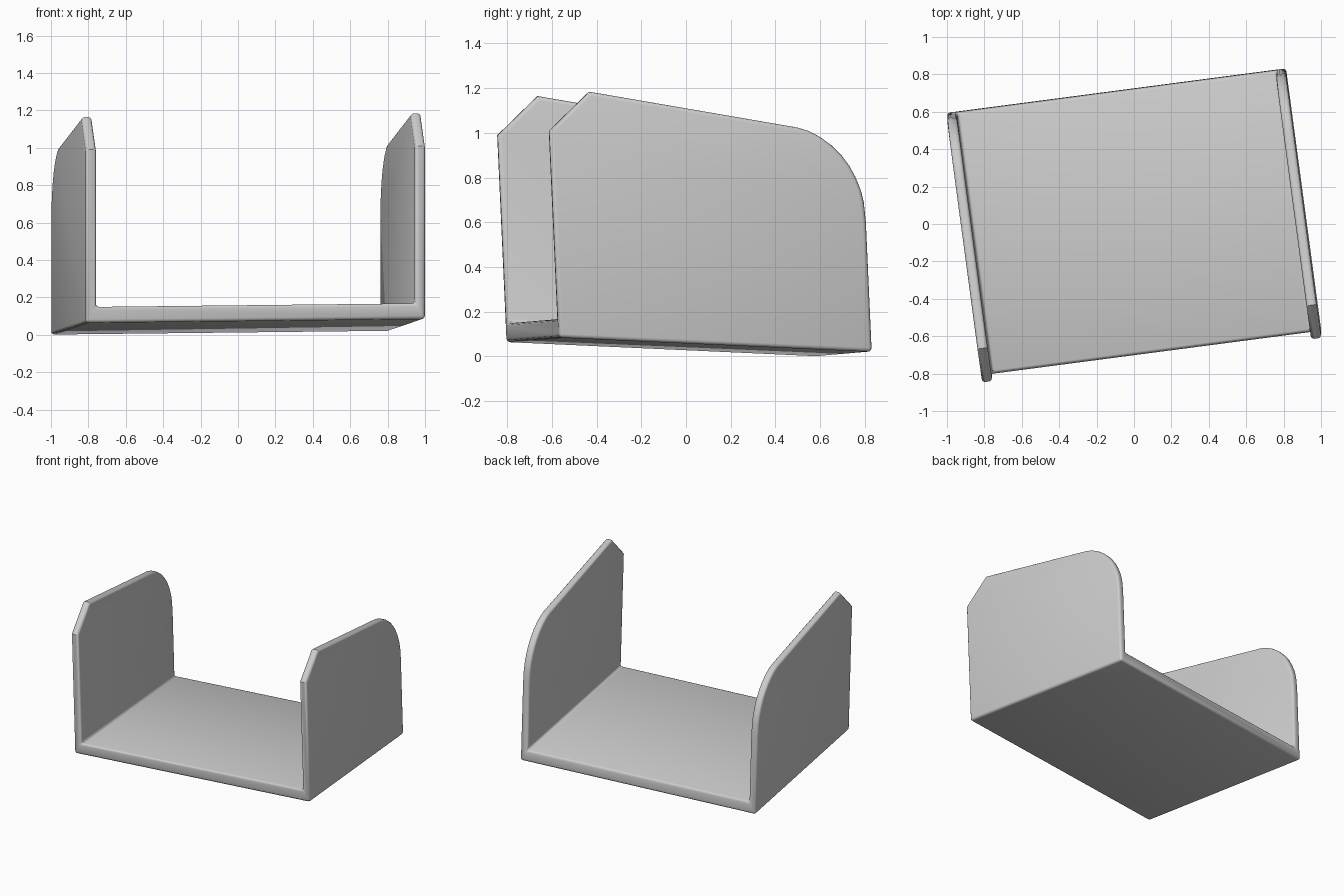
import bpy
import bmesh
from mathutils import Matrix

if "Cube" in bpy.data.objects:
    bpy.data.objects.remove(bpy.data.objects["Cube"], do_unlink=True)

# Slightly turned and skewed frame: columns are width, depth, height, origin
FRAME = Matrix(((0.991, -0.133, 0.0, 0.0),
                (0.130, 0.990, -0.04, 0.015),
                (0.011, -0.045, 1.0, 0.0425),
                (0.0, 0.0, 0.0, 1.0)))
HALF_WIDTH, WALL, FLOOR = 0.915, 0.055, 0.085

grey = bpy.data.materials.new("plain_grey")
grey.use_nodes = True
colour = (0.6, 0.6, 0.6, 1.0)
grey.diffuse_color = colour
grey.node_tree.nodes["Principled BSDF"].inputs["Base Color"].default_value = colour


def extrude_across(name, profile, half):
    """Extrude a (depth, height) outline across the width."""
    bm = bmesh.new()
    face = bm.faces.new([bm.verts.new((-half, p, q)) for p, q in profile])
    out = bmesh.ops.extrude_face_region(bm, geom=[face])
    verts = [v for v in out["geom"] if isinstance(v, bmesh.types.BMVert)]
    bmesh.ops.translate(bm, verts=verts, vec=(2 * half, 0, 0))
    bm.transform(FRAME)
    bmesh.ops.recalc_face_normals(bm, faces=bm.faces)
    mesh = bpy.data.meshes.new(name)
    bm.to_mesh(mesh)
    bm.free()
    mesh.materials.append(grey)
    obj = bpy.data.objects.new(name, mesh)
    bpy.context.collection.objects.link(obj)
    return obj


# Side outline: chamfered front corner, sloping top, rounded back corner
side = [(-0.708, 0), (-0.713, 0.925), (-0.525, 1.108), (0.41, 0.99),
        (0.46, 0.977), (0.51, 0.953), (0.56, 0.918), (0.605, 0.874),
        (0.638, 0.83), (0.664, 0.78), (0.685, 0.725), (0.697, 0.67),
        (0.703, 0.58), (0.706, 0)]
bracket = extrude_across("u_bracket", side, HALF_WIDTH)

# Hollow between the two walls
hollow = [(-1, FLOOR), (-1, 2), (1, 2), (1, FLOOR)]
cutter = extrude_across("hollow_cutter", hollow, HALF_WIDTH - WALL)
cutter.hide_render = True
cutter.hide_set(True)

cut = bracket.modifiers.new("hollow", "BOOLEAN")
cut.operation = "DIFFERENCE"
cut.solver = "EXACT"
cut.object = cutter

# Softened rims
bevel = bracket.modifiers.new("soft_edges", "BEVEL")
bevel.width = 0.018
bevel.segments = 3
bevel.limit_method = "ANGLE"
bevel.angle_limit = 1.05

bpy.context.view_layer.objects.active = bracket
bracket.select_set(True)
for name in ("hollow", "soft_edges"):
    bpy.ops.object.modifier_apply(modifier=name)
bpy.data.objects.remove(cutter, do_unlink=True)
bpy.ops.object.shade_smooth_by_angle(angle=0.6)
